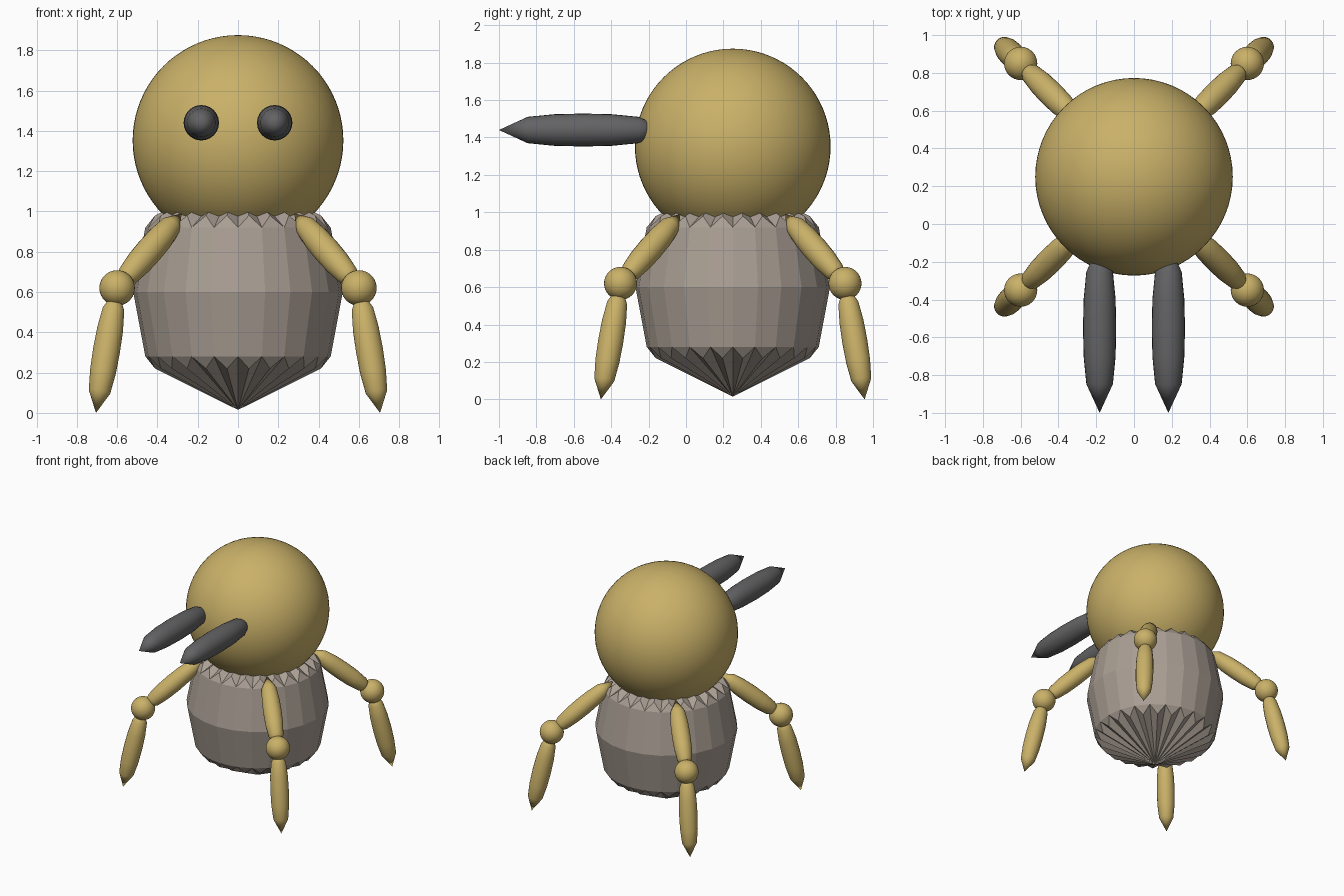
import bpy, bmesh, math
from mathutils import Vector

if "Cube" in bpy.data.objects:
    bpy.data.objects.remove(bpy.data.objects["Cube"])

CY = 0.25  # the body axis sits behind the origin because of the long eyes


def material(name, rgb):
    m = bpy.data.materials.new(name)
    m.diffuse_color = (*rgb, 1)
    m.use_nodes = True
    m.node_tree.nodes["Principled BSDF"].inputs["Base Color"].default_value = m.diffuse_color
    return m


gold = material("gold", (0.59, 0.44, 0.14))
stone = material("warm_grey", (0.40, 0.345, 0.295))
dark = material("charcoal", (0.125, 0.125, 0.13))


def finish(bm, name, mat, smooth=None):
    bmesh.ops.recalc_face_normals(bm, faces=bm.faces)
    me = bpy.data.meshes.new(name)
    bm.to_mesh(me)
    bm.free()
    ob = bpy.data.objects.new(name, me)
    bpy.context.collection.objects.link(ob)
    me.materials.append(mat)
    if smooth:
        bpy.ops.object.select_all(action='DESELECT')
        ob.select_set(True)
        bpy.context.view_layer.objects.active = ob
        bpy.ops.object.shade_smooth_by_angle(angle=math.radians(smooth))
    return ob


def ball(name, loc, r, mat, seg=48, rings=32):
    bm = bmesh.new()
    bmesh.ops.create_uvsphere(bm, u_segments=seg, v_segments=rings, radius=r)
    bmesh.ops.translate(bm, verts=bm.verts, vec=loc)
    return finish(bm, name, mat, 40)


def spindle(name, a, b, r, mat, seg=20):
    """Pointed rod from a to b with a slightly bulging middle."""
    a, b = Vector(a), Vector(b)
    axis = b - a
    rot = axis.to_track_quat('Z', 'Y')
    bm = bmesh.new()
    rings = []
    for t, k in ((0.17, 0.80), (0.33, 0.96), (0.5, 1.0), (0.67, 0.96), (0.83, 0.80)):
        ring = []
        for i in range(seg):
            ang = 2 * math.pi * i / seg
            off = Vector((math.cos(ang), math.sin(ang), 0)) * r * k
            ring.append(bm.verts.new(a + axis * t + rot @ off))
        rings.append(ring)
    tips = bm.verts.new(a), bm.verts.new(b)
    for i in range(seg):
        j = (i + 1) % seg
        for lo, hi in zip(rings, rings[1:]):
            bm.faces.new((lo[i], lo[j], hi[j], hi[i]))
        bm.faces.new((tips[0], rings[0][j], rings[0][i]))
        bm.faces.new((tips[1], rings[-1][i], rings[-1][j]))
    return finish(bm, name, mat, 40)


def body():
    """Barrel of flat staves with pointed ends, closed by shallow cones."""
    n = 24
    bm = bmesh.new()

    def ring(r, z, shift=0.0):
        return [bm.verts.new((r * math.cos(2 * math.pi * (i + shift) / n),
                              CY + r * math.sin(2 * math.pi * (i + shift) / n), z))
                for i in range(n)]

    mid = ring(0.52, 0.60)
    for s in (-1, 1):
        shoulder = ring(0.46, 0.60 + s * 0.32)
        point = ring(0.415, 0.60 + s * 0.38, 0.5)
        apex = bm.verts.new((0, CY, 0.60 + s * 0.585))
        for i in range(n):
            j = (i + 1) % n
            bm.faces.new((mid[i], mid[j], shoulder[j], shoulder[i]))
            bm.faces.new((shoulder[i], shoulder[j], point[i]))
            bm.faces.new((point[i], shoulder[j], apex))
            bm.faces.new((point[i], apex, shoulder[i]))
    return finish(bm, "body", stone)


body()
ball("head", (0, CY, 1.352), 0.523, gold, 64, 40)

# Long pointed eyes
for sx, side in ((-1, "left"), (1, "right")):
    spindle(f"eye_{side}", (sx * 0.182, -0.10, 1.44), (sx * 0.182, -1.0, 1.44), 0.088, dark, 24)

# Four diagonal legs with ball knees
for sx, side in ((-1, "left"), (1, "right")):
    for sy, end in ((-1, "front"), (1, "back")):
        def at(d, z):
            return (sx * d, CY + sy * d, z)
        tag = f"{end}_{side}"
        spindle(f"upper_leg_{tag}", at(0.28, 0.99), at(0.60, 0.62), 0.068, gold)
        ball(f"knee_{tag}", at(0.60, 0.62), 0.088, gold, 32, 20)
        spindle(f"lower_leg_{tag}", at(0.60, 0.62), at(0.705, 0.0), 0.068, gold)
